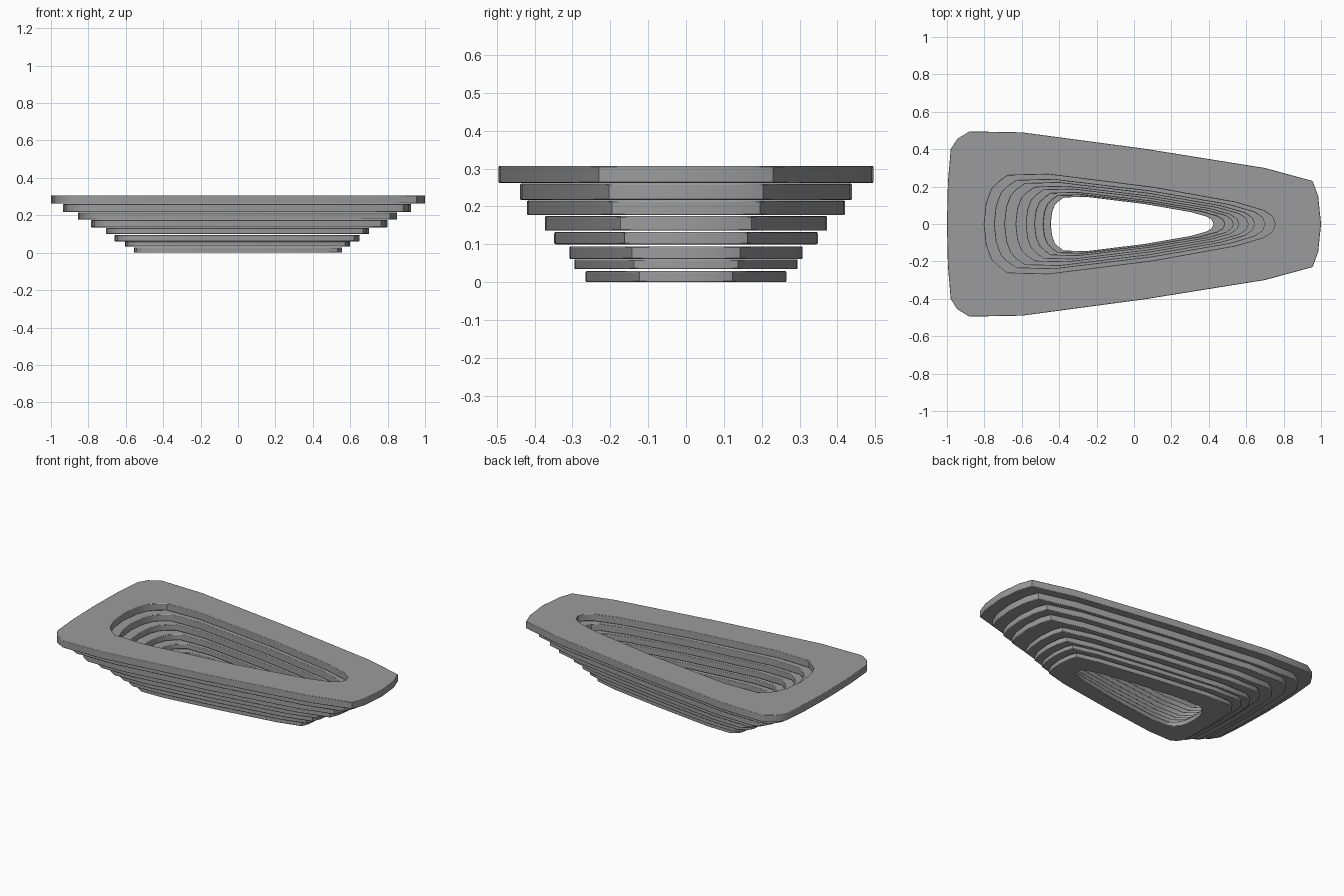
import bpy, bmesh

if "Cube" in bpy.data.objects:
    bpy.data.objects.remove(bpy.data.objects["Cube"])

grey = bpy.data.materials.new("mid grey")
grey.diffuse_color = (0.33, 0.33, 0.33, 1)
grey.use_nodes = True
grey.node_tree.nodes["Principled BSDF"].inputs["Base Color"].default_value = grey.diffuse_color

# Half outlines (y >= 0) in unit proportions, from the wide end to the narrow end
OUTER = [(-1, 0), (-.995, .45), (-.98, .81), (-.945, .92), (-.88, 1), (-.6, .99),
         (.05, .815), (.7, .605), (.955, .465), (.985, .3), (1, 0)]
INNER = [(-1, 0), (-.985, .42), (-.95, .7), (-.9, .85), (-.84, .98), (-.56, 1),
         (.16, .735), (.73, .435), (.92, .27), (.98, .15), (1, 0)]

# bottom, top, outer x min/max, outer half width, hole x min/max, hole half width
LAYERS = [
    (.000, .029, -.557, .557, .265, -.445, .425, .145),
    (.034, .060, -.605, .600, .295, -.485, .485, .155),
    (.061, .094, -.660, .650, .308, -.530, .530, .167),
    (.100, .132, -.705, .700, .348, -.575, .560, .185),
    (.136, .174, -.785, .800, .373, -.630, .610, .200),
    (.177, .215, -.855, .850, .420, -.690, .645, .220),
    (.217, .260, -.935, .925, .438, -.745, .700, .237),
    (.262, .307, -1.00, 1.00, .495, -.800, .755, .265),
]


def loop(half, x0, x1, w):
    """Mirror a half outline and fit it to an x range and half width."""
    full = half + [(x, -y) for x, y in half[-2:0:-1]]
    return [((x0 + x1) / 2 + x * (x1 - x0) / 2, y * w) for x, y in full]


def ring(name, z0, z1, ox0, ox1, ow, ix0, ix1, iw):
    """Flat slab with a hole, thin bevel on its rims."""
    bm = bmesh.new()
    paths = [loop(OUTER, ox0, ox1, ow), loop(INNER, ix0, ix1, iw)]
    ob, ot, ib, it = [[bm.verts.new((x, y, z)) for x, y in p]
                      for p in paths for z in (z0, z1)]
    n = len(ob)
    for i in range(n):
        j = (i + 1) % n
        for a, b in ((ob, ot), (ot, it), (it, ib), (ib, ob)):
            bm.faces.new((a[i], a[j], b[j], b[i]))
    bmesh.ops.recalc_face_normals(bm, faces=bm.faces)
    me = bpy.data.meshes.new(name)
    bm.to_mesh(me)
    bm.free()
    me.materials.append(grey)
    ob = bpy.data.objects.new(name, me)
    bpy.context.collection.objects.link(ob)
    bev = ob.modifiers.new("rim bevel", 'BEVEL')
    bev.width = .003
    bev.segments = 2
    bev.limit_method = 'ANGLE'
    bev.angle_limit = 1.2
    bpy.context.view_layer.objects.active = ob
    ob.select_set(True)
    bpy.ops.object.shade_smooth_by_angle(angle=.6)
    ob.select_set(False)


# Stacked rings, smallest at the bottom
for k, layer in enumerate(LAYERS):
    ring(f"ring_layer_{k + 1}", *layer)
